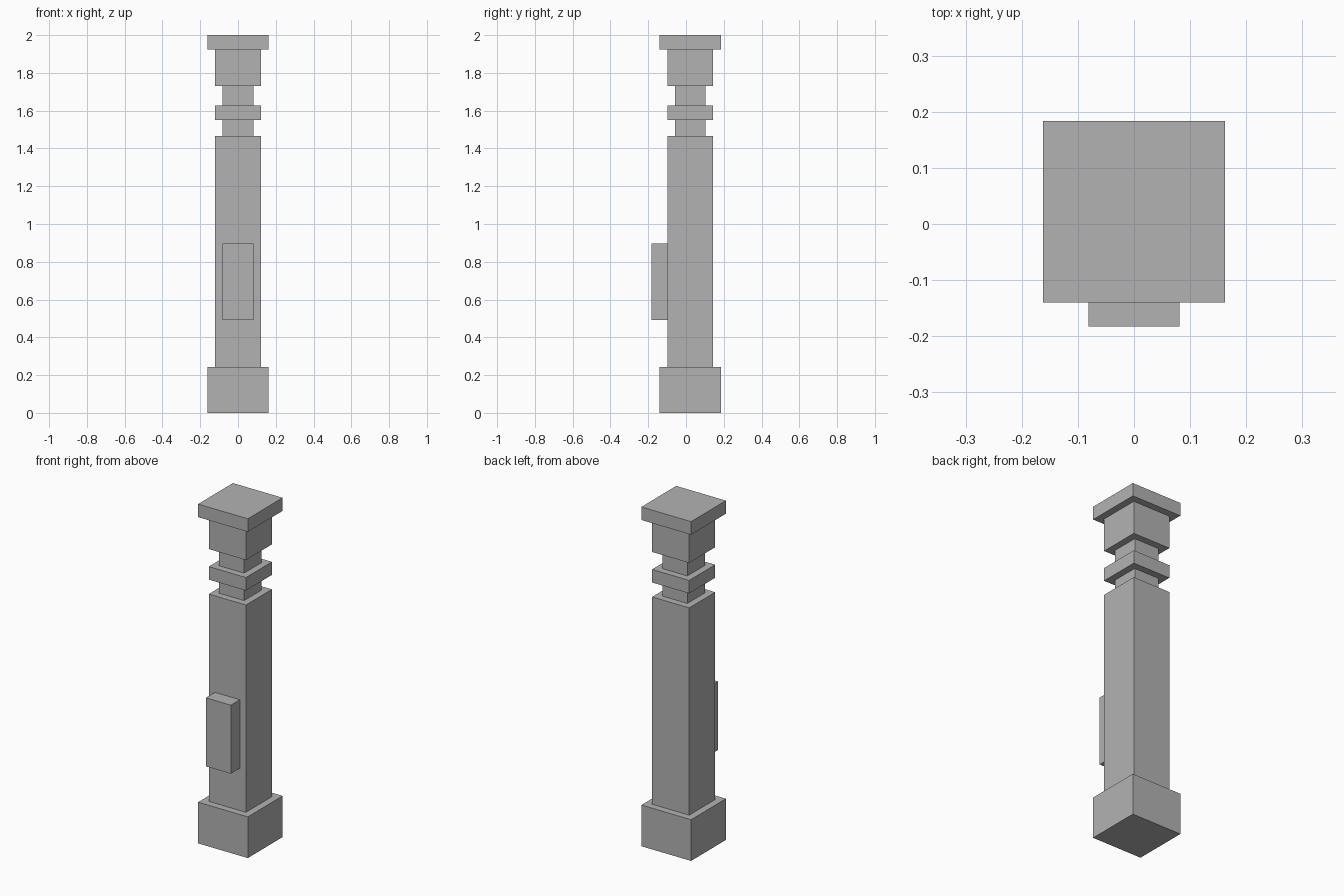
import bpy

cube = bpy.data.objects.get("Cube")
if cube:
    bpy.data.objects.remove(cube, do_unlink=True)

# Single stone colour
stone = bpy.data.materials.new("grey_stone")
stone.use_nodes = True
colour = (0.45, 0.45, 0.45, 1)
stone.diffuse_color = colour
stone.node_tree.nodes["Principled BSDF"].inputs["Base Color"].default_value = colour


def box(name, low, high):
    """Add a box spanning two opposite corners."""
    centre = [(a + b) / 2 for a, b in zip(low, high)]
    bpy.ops.mesh.primitive_cube_add(size=1, location=centre)
    obj = bpy.context.object
    obj.name = name
    obj.scale = [b - a for a, b in zip(low, high)]
    bpy.ops.object.transform_apply(location=False, rotation=False, scale=True)
    obj.data.materials.append(stone)
    return obj


# Square post: stacked blocks given by half width and top height
POST_Y = 0.022
WIDE, BODY, NECK = 0.162, 0.121, 0.081
sections = [
    ("base", WIDE, 0.243),
    ("shaft", BODY, 1.465),
    ("lower_neck", NECK, 1.55),
    ("collar", BODY, 1.627),
    ("upper_neck", NECK, 1.73),
    ("head_block", BODY, 1.923),
    ("cap", WIDE, 2.0),
]
bottom = 0
for name, half, top in sections:
    box(name, (-half, POST_Y - half, bottom), (half, POST_Y + half, top))
    bottom = top

# Raised panel on the front of the shaft
box("front_panel", (-NECK, -0.183, 0.492), (NECK, POST_Y - BODY, 0.896))
